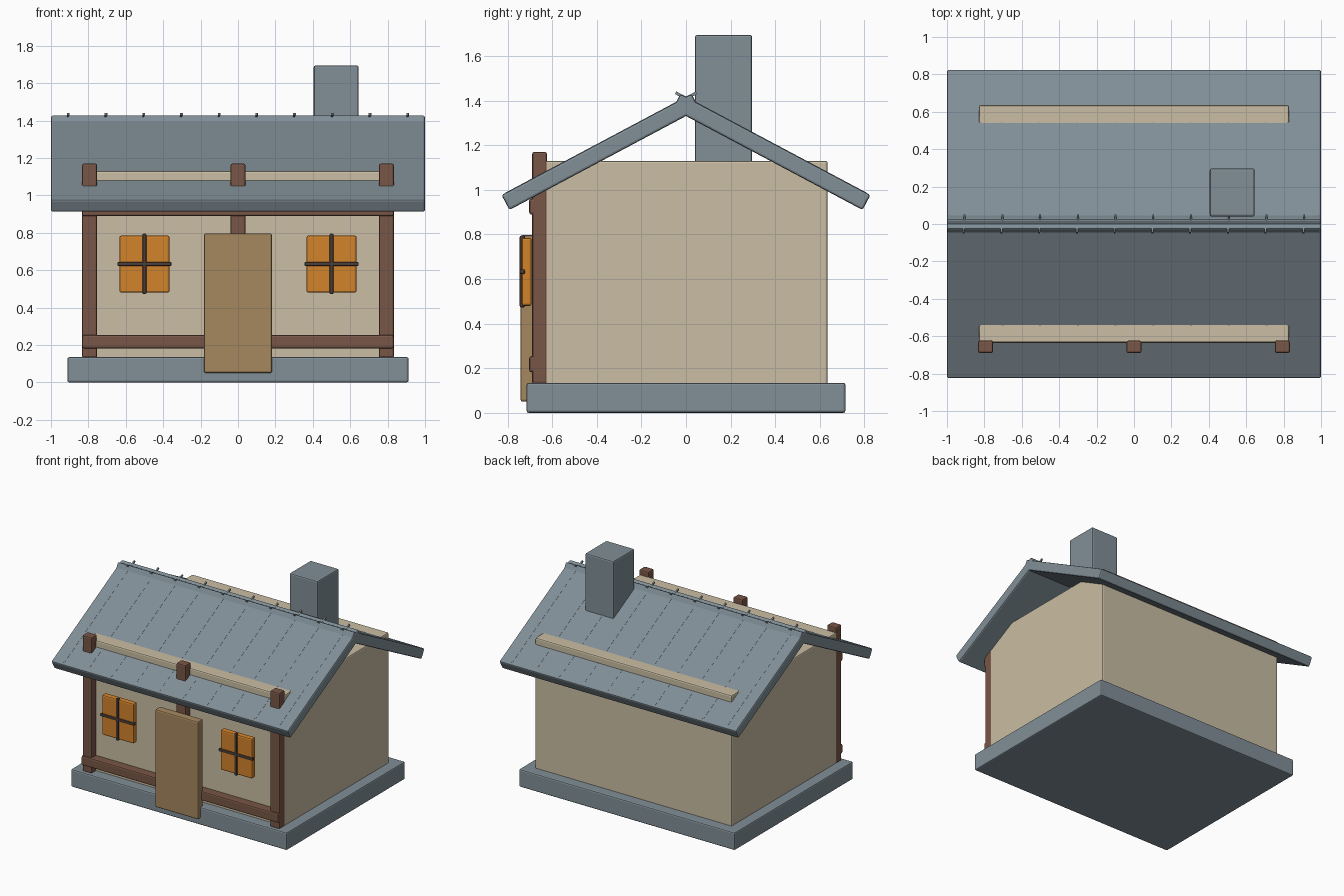
import bpy, bmesh, math
from mathutils import Matrix, Vector

if "Cube" in bpy.data.objects:
    bpy.data.objects.remove(bpy.data.objects["Cube"])


def material(name, r, g, b):
    m = bpy.data.materials.new(name)
    lin = [((c / 255 + 0.055) / 1.055) ** 2.4 for c in (r, g, b)]
    m.diffuse_color = (*lin, 1)
    m.use_nodes = True
    m.node_tree.nodes["Principled BSDF"].inputs["Base Color"].default_value = m.diffuse_color
    return m


STONE = material("blue grey stone", 129, 143, 151)
PLASTER = material("cream plaster", 202, 190, 163)
TIMBER = material("brown timber", 120, 86, 70)
DOOR = material("tan door wood", 166, 136, 96)
GLASS = material("amber glass", 211, 131, 43)
BAR = material("dark bars", 74, 60, 54)


def box(name, lo, hi, mat, bevel=0.01, frame=Matrix()):
    """Chamfered box between two corners, placed by an optional frame matrix."""
    lo, hi = Vector(lo), Vector(hi)
    bm = bmesh.new()
    bmesh.ops.create_cube(bm, size=1)
    bmesh.ops.scale(bm, vec=hi - lo, verts=bm.verts)
    bmesh.ops.translate(bm, vec=(lo + hi) / 2, verts=bm.verts)
    if bevel:
        bmesh.ops.bevel(bm, geom=bm.edges[:], offset=bevel, segments=2,
                        profile=0.5, affect='EDGES')
    bm.transform(frame)
    mesh = bpy.data.meshes.new(name)
    bm.to_mesh(mesh)
    bm.free()
    mesh.materials.append(mat)
    ob = bpy.data.objects.new(name, mesh)
    bpy.context.collection.objects.link(ob)
    return ob


# Foundation, body and chimney
box("foundation", (-0.912, -0.715, 0), (0.912, 0.715, 0.135), STONE)
box("walls", (-0.83, -0.635, 0.12), (0.83, 0.635, 1.13), PLASTER)
box("chimney", (0.405, 0.04, 1.0), (0.645, 0.297, 1.695), STONE)

# Roof slabs: local y runs down the slope, local z is the slab normal
PITCH = math.radians(28)
RIDGE_Z = 1.417
for side, label in ((1, "back"), (-1, "front")):
    turn = Matrix.Rotation(0 if side == 1 else math.pi, 4, 'Z')
    frame = (Matrix.Translation((0, 0, RIDGE_Z)) @ turn
             @ Matrix.Rotation(-PITCH, 4, 'X'))
    box(f"roof_{label}", (-1, -0.028, -0.076), (1, 0.937, 0), STONE, 0.01, frame)
    # Thin seams between the roof panels, overshooting the ridge
    for i in range(10):
        x = -0.91 + i * 0.2017
        box(f"roof_seam_{label}_{i}", (x - 0.005, -0.05, -0.012),
            (x + 0.005, 0.915, 0.001), STONE, 0, frame)

# Timber framing on the front
for x, label in ((-0.793, "left"), (0, "middle"), (0.793, "right")):
    box(f"post_{label}", (x - 0.04, -0.69, 0.13), (x + 0.04, -0.623, 1.17), TIMBER)
for z, label in ((0.218, "lower"), (0.925, "upper")):
    box(f"beam_{label}", (-0.833, -0.703, z - 0.036), (0.833, -0.63, z + 0.036), TIMBER)

# Door
box("door", (-0.182, -0.742, 0.05), (0.182, -0.68, 0.797), DOOR)

# Windows with crossed bars
for x, label in ((-0.5, "left"), (0.5, "right")):
    box(f"window_{label}", (x - 0.134, -0.737, 0.48), (x + 0.134, -0.692, 0.785), GLASS)
    box(f"window_bar_upright_{label}", (x - 0.011, -0.746, 0.473),
        (x + 0.011, -0.722, 0.795), BAR, 0.007)
    box(f"window_bar_cross_{label}", (x - 0.145, -0.746, 0.622),
        (x + 0.145, -0.722, 0.644), BAR, 0.007)
